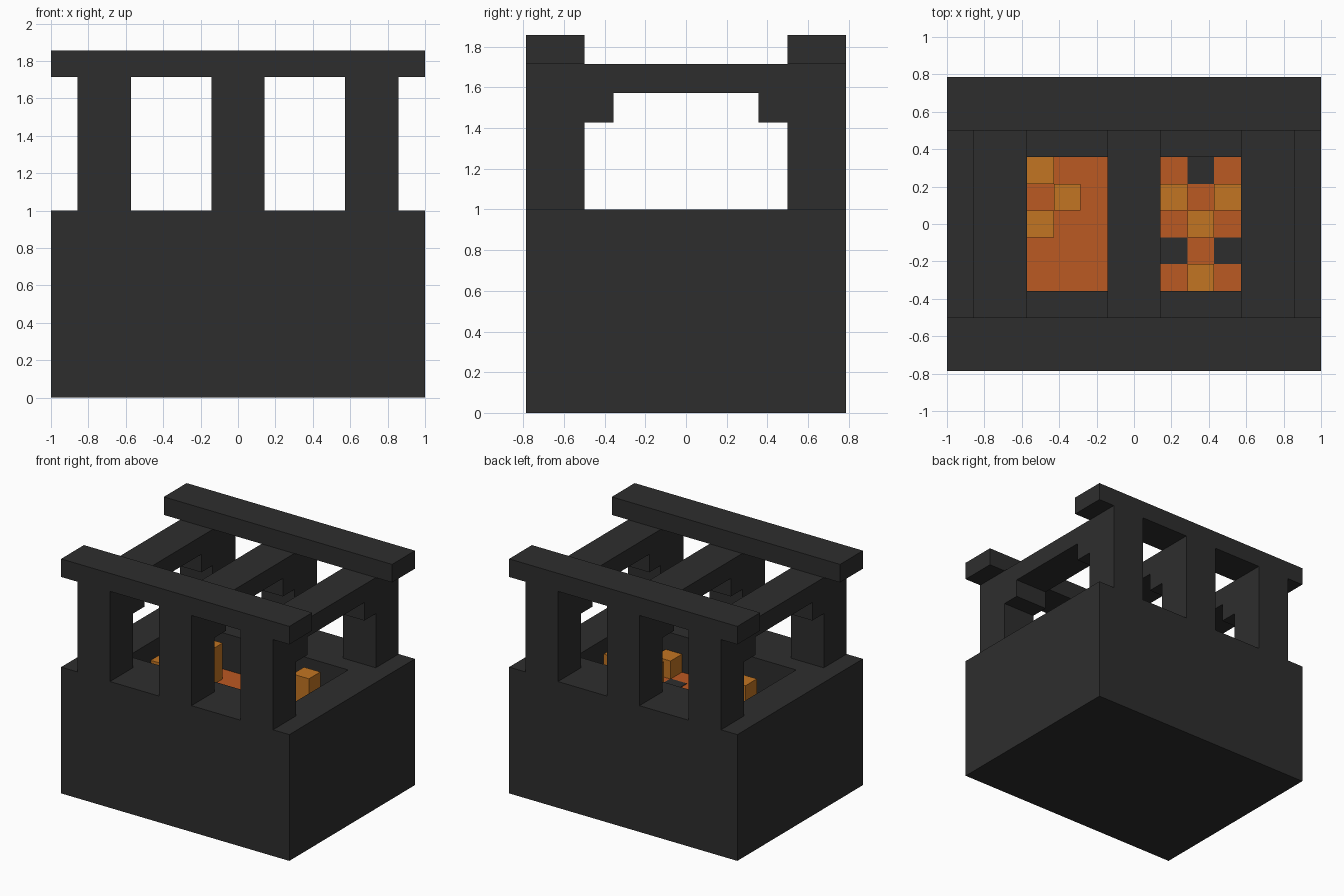
import bpy
import bmesh
from mathutils import Vector

U = 1 / 7  # one block

cube = bpy.data.objects.get("Cube")
if cube:
    bpy.data.objects.remove(cube, do_unlink=True)


def material(name, color):
    m = bpy.data.materials.new(name)
    m.use_nodes = True
    m.diffuse_color = (*color, 1)
    m.node_tree.nodes["Principled BSDF"].inputs["Base Color"].default_value = (*color, 1)
    return m


STONE = material("dark stone", (0.027, 0.027, 0.027))
LAVA = material("orange lava", (0.50, 0.10, 0.016))
FLAME = material("amber flame", (0.54, 0.178, 0.016))


def finish(name, bm, *mats):
    bmesh.ops.recalc_face_normals(bm, faces=bm.faces)
    mesh = bpy.data.meshes.new(name)
    bm.to_mesh(mesh)
    bm.free()
    for m in mats:
        mesh.materials.append(m)
    obj = bpy.data.objects.new(name, mesh)
    bpy.context.collection.objects.link(obj)


def new_box(low, high):
    """Box between two corners, measured in blocks."""
    low, high = Vector(low) * U, Vector(high) * U
    bm = bmesh.new()
    bmesh.ops.create_cube(bm, size=1)
    for v in bm.verts:
        v.co = [low[i] if v.co[i] < 0 else high[i] for i in range(3)]
    return bm


def box(name, low, high, mat):
    finish(name, new_box(low, high), mat)


def extrude(bm, face):
    return bmesh.ops.extrude_discrete_faces(bm, faces=[face])["faces"][0]


# Base block: the top face is drawn in to a rim, then sunk to a lava floor
bm = new_box((-7, -5.5, 0), (7, 5.5, 7))
opening = extrude(bm, max(bm.faces, key=lambda f: f.calc_center_median().z))
for v in opening.verts:
    v.co.x = 5 * U if v.co.x > 0 else -5 * U
    v.co.y = 2.5 * U if v.co.y > 0 else -2.5 * U
floor = extrude(bm, opening)
for v in floor.verts:
    v.co.z = 5 * U
floor.material_index = 1
finish("base", bm, STONE, LAVA)

# Three arches: two posts, stepped brackets and a crossbeam in one profile
outer = [(5.5, 7), (5.5, 12)]
inner = [(2.5, 11), (2.5, 10), (3.5, 10), (3.5, 7)]
profile = outer + [(-y, z) for y, z in reversed(outer)]
profile += [(-y, z) for y, z in reversed(inner)] + inner
for name, x in (("right_arch", -5), ("middle_arch", 0), ("left_arch", 5)):
    bm = bmesh.new()
    face = bm.faces.new([bm.verts.new(((x - 1) * U, y * U, z * U)) for y, z in profile])
    new = bmesh.ops.extrude_face_region(bm, geom=[face])["geom"]
    bmesh.ops.translate(bm, vec=(2 * U, 0, 0),
                        verts=[g for g in new if isinstance(g, bmesh.types.BMVert)])
    finish(name, bm, STONE)

# Long rails on top of the posts
for name, y in (("front_rail", -4.5), ("back_rail", 4.5)):
    box(name, (-7, y - 1, 12), (7, y + 1, 13), STONE)

# Flame blocks in the pit: cell corner x, cell centre y, height
flames = [(-5, 0, 1), (-4, 0, 2), (-4, 2, 1), (-3, 1, 2),
          (1, 1, 2), (3, 1, 2), (2, 0, 1), (2, -2, 1)]
for i, (x, y, h) in enumerate(flames):
    box(f"flame_block_{i + 1}", (x, y - 0.5, 5), (x + 1, y + 0.5, 5 + h), FLAME)

# Dark stone patches in the lava floor
for i, (x, y) in enumerate([(2, 2), (1, -1), (3, -1)]):
    box(f"stone_patch_{i + 1}", (x, y - 0.5, 5), (x + 1, y + 0.5, 5.03), STONE)
